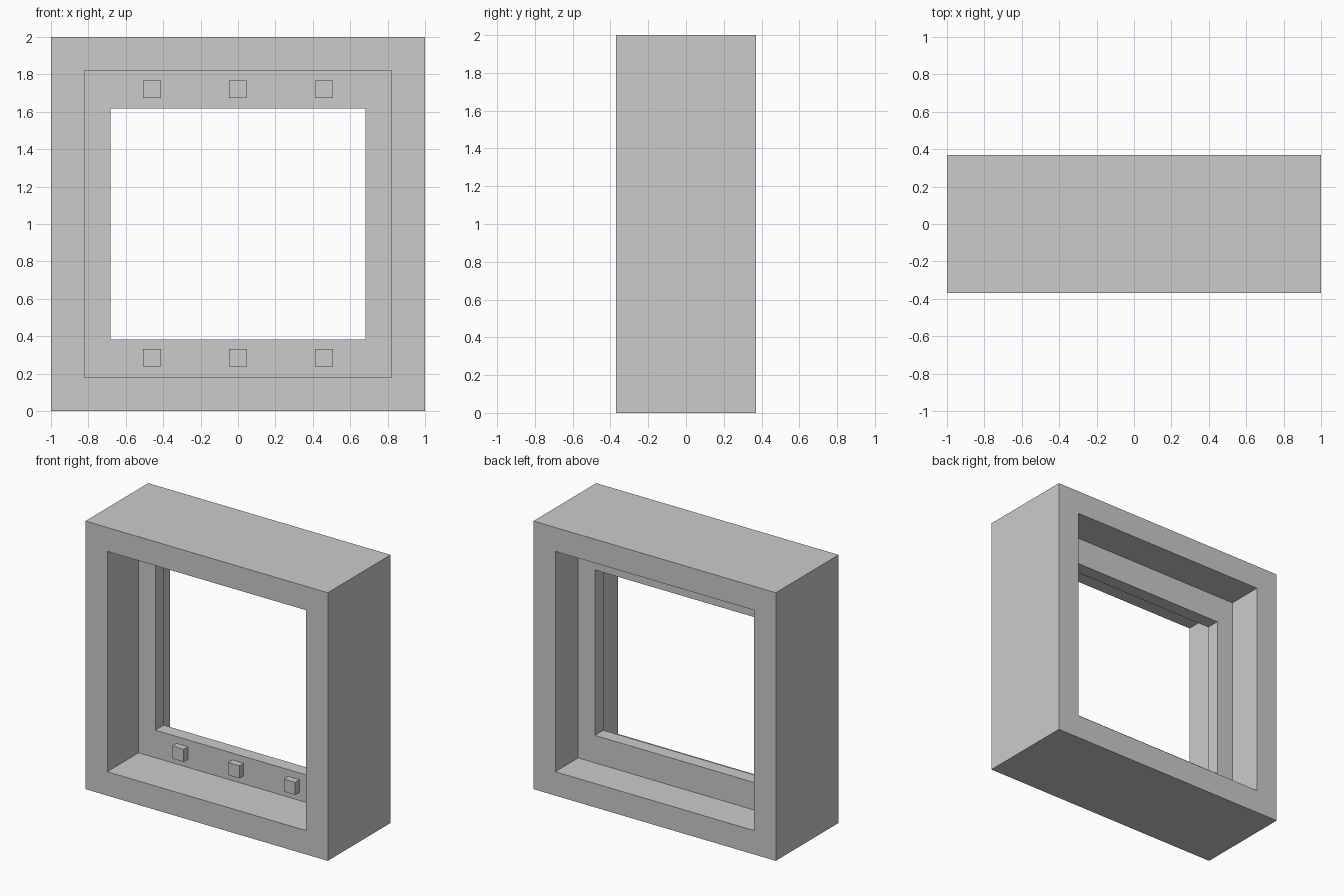
import bpy
import bmesh
from mathutils import Matrix, Vector

cube = bpy.data.objects.get("Cube")
if cube:
    bpy.data.objects.remove(cube, do_unlink=True)

grey = bpy.data.materials.new("plain grey")
grey.use_nodes = True
colour = (0.6, 0.6, 0.6, 1)
grey.diffuse_color = colour
grey.node_tree.nodes["Principled BSDF"].inputs["Base Color"].default_value = colour

MID = 1.0                      # height of the frame's centre
FRONT, BACK = -0.37, 0.37
FLANGE_FRONT, FLANGE_BACK = 0.0, 0.1


def add_object(name, bm):
    bmesh.ops.recalc_face_normals(bm, faces=bm.faces)
    mesh = bpy.data.meshes.new(name)
    bm.to_mesh(mesh)
    bm.free()
    mesh.materials.append(grey)
    obj = bpy.data.objects.new(name, mesh)
    bpy.context.collection.objects.link(obj)
    return obj


# Square frame with an inner flange: a closed profile carried round four corners
outer, recess, opening = (1.0, 1.0), (0.82, 0.822), (0.682, 0.617)
profile = [(outer, FRONT), (outer, BACK), (recess, BACK), (recess, FLANGE_BACK),
           (opening, FLANGE_BACK), (opening, FLANGE_FRONT),
           (recess, FLANGE_FRONT), (recess, FRONT)]
corners = [(-1, -1), (1, -1), (1, 1), (-1, 1)]
bm = bmesh.new()
loops = [[bm.verts.new((sx * half[0], y, MID + sz * half[1])) for sx, sz in corners]
         for half, y in profile]
for a, b in zip(loops, loops[1:] + loops[:1]):
    for i in range(4):
        j = (i + 1) % 4
        bm.faces.new((a[i], a[j], b[j], b[i]))
add_object("frame", bm)

# Small square pegs on the front of the flange, above and below the opening
PEG, PEG_DEPTH = 0.094, 0.05
for row, z in (("lower", 0.285), ("upper", 1.72)):
    for side, x in (("right", -0.46), ("middle", 0), ("left", 0.46)):
        bm = bmesh.new()
        centre = Vector((x, FLANGE_FRONT - PEG_DEPTH / 2, z))
        bmesh.ops.create_cube(bm, size=1, matrix=Matrix.Translation(centre)
                              @ Matrix.Diagonal((PEG, PEG_DEPTH, PEG, 1)))
        add_object(f"{row}_{side}_peg", bm)
